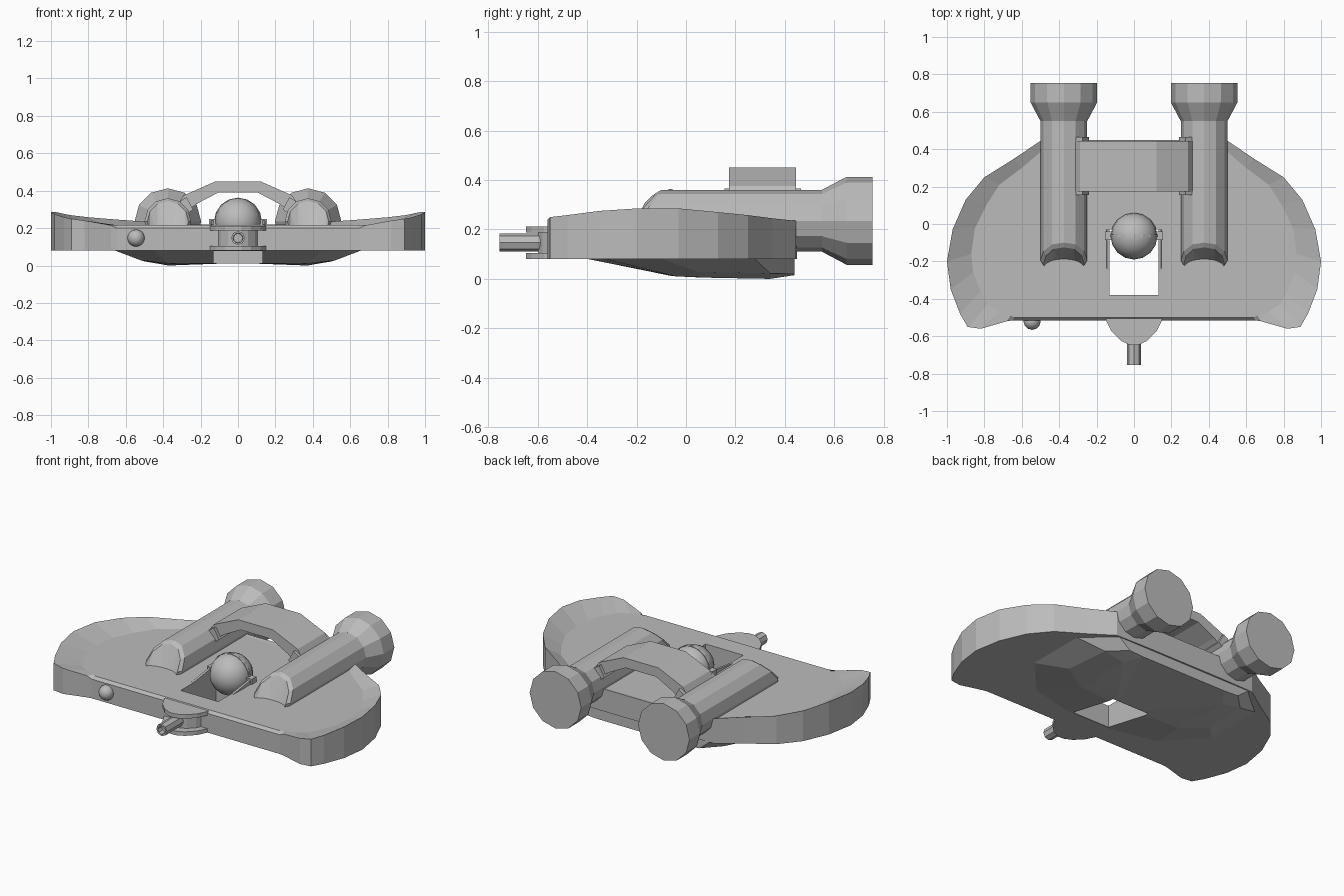
import bpy, bmesh, math
from mathutils import Matrix, Vector

if "Cube" in bpy.data.objects:
    bpy.data.objects.remove(bpy.data.objects["Cube"])

grey = bpy.data.materials.new("hull_grey")
grey.diffuse_color = (0.5, 0.5, 0.5, 1)
grey.use_nodes = True
grey.node_tree.nodes["Principled BSDF"].inputs["Base Color"].default_value = grey.diffuse_color


def finish(name, bm):
    bmesh.ops.recalc_face_normals(bm, faces=bm.faces)
    me = bpy.data.meshes.new(name)
    bm.to_mesh(me)
    bm.free()
    me.materials.append(grey)
    ob = bpy.data.objects.new(name, me)
    bpy.context.collection.objects.link(ob)
    return ob


def loft(name, rings):
    """Skin a list of equal-length point rings and cap both ends."""
    bm = bmesh.new()
    vs = [[bm.verts.new(p) for p in r] for r in rings]
    n = len(vs[0])
    for a, b in zip(vs, vs[1:]):
        for i in range(n):
            j = (i + 1) % n
            bm.faces.new((a[i], a[j], b[j], b[i]))
    caps = [bm.faces.new(vs[0]), bm.faces.new(vs[-1])]
    bmesh.ops.triangulate(bm, faces=caps)
    return finish(name, bm)


def full(half):
    """Close a right-hand chain of points with its mirror image."""
    return half + [(-x, y, z) for x, y, z in reversed(half)]


def ball(name, loc, r, seg=16):
    bm = bmesh.new()
    bmesh.ops.create_uvsphere(bm, u_segments=seg, v_segments=seg // 2 + 2, radius=r,
                              matrix=Matrix.Translation(loc))
    for f in bm.faces:
        f.smooth = True
    return finish(name, bm)


def box(name, lo, hi):
    return loft(name, [[(lo[0], lo[1], z), (hi[0], lo[1], z), (hi[0], hi[1], z), (lo[0], hi[1], z)]
                       for z in (lo[2], hi[2])])


def ring_y(x, y, z, r, n):
    return [(x + r * math.cos(2 * math.pi * i / n), y, z + r * math.sin(2 * math.pi * i / n))
            for i in range(n)]


# Saucer hull: outer edge x, y, rim height, then inner edge x, y
edge = [(.15, -.515, .20, .15, -.50), (.65, -.515, .20, .64, -.50), (.68, -.52, .215, .66, -.49),
        (.82, -.56, .24, .72, -.47), (.89, -.55, .25, .78, -.43), (.93, -.48, .258, .82, -.36),
        (.98, -.35, .275, .86, -.26), (1.0, -.20, .285, .87, -.16), (.97, -.03, .285, .85, -.02),
        (.90, .13, .27, .79, .10), (.80, .25, .258, .72, .21), (.64, .35, .245, .60, .30),
        (.50, .445, .235, .47, .41), (.28, .45, .22, .28, .43)]
hull = loft("hull", [full([(a, b, .08) for a, b, c, d, e in edge]),
                     full([(a, b, c) for a, b, c, d, e in edge]),
                     full([(d, e, .217) for a, b, c, d, e in edge])])

# Faceted belly under the hull
upper = [(.15, -.40, .081), (.45, -.33, .081), (.66, -.10, .081), (.66, .28, .081), (.50, .44, .10)]
lower = [(.15, -.06, .012), (.37, -.04, .010), (.52, .05, .028), (.50, .34, .022), (.40, .44, .02)]
keel = [(.10, -.02, .01), (.32, .05, .006), (.37, .12, .004), (.37, .34, 0), (.30, .44, .015)]
belly = loft("belly", [full(upper), full(lower), full(keel)])

# Slot cut through hull and belly
slot = box("slot_cutter", (-.13, -.38, -.2), (.13, -.03, .5))
slot.hide_render = True
slot.display_type = 'WIRE'
for ob in (hull, belly):
    m = ob.modifiers.new("slot", 'BOOLEAN')
    m.operation = 'DIFFERENCE'
    m.solver = 'EXACT'
    m.object = slot

# Cockpit ball with its equator band and pivots
ball("cockpit_ball", (0, -.065, .235), .125)
loft("cockpit_band", [ring_y(0, y, .235, .128, 16) for y in (-.07, -.055)])
for s, side in ((1, "right"), (-1, "left")):
    x0, x1 = sorted((s * .11, s * .155))
    box("pivot_" + side, (x0, -.085, .19), (x1, -.04, .25))
    # Raised slot edge beside the ball
    loft("slot_edge_" + side, [[(s * .13, y, .2), (s * .15, y, .2), (s * .145, y, t), (s * .13, y, t)]
                               for y, t in ((-.25, .218), (-.09, .24), (-.03, .24))])

# Engine tubes with slanted nose and flared nozzle
for s, side in ((1, "right"), (-1, "left")):
    x = s * .375
    nose = [(px, -.125 - .9 * max(0, .34 - pz) if pz > .22 else -.233, pz)
            for px, y, pz in ring_y(x, 0, .235, .11, 12)]
    shoulder = [(px, py + .025, pz) for (px, _, pz), (_, py, _) in
                zip(ring_y(x, 0, .235, .125, 12), nose)]
    loft("engine_" + side, [nose, shoulder] +
         [ring_y(x, y, .235, r, 12) for y, r in ((.55, .125), (.65, .178), (.755, .178))])
    # Bridge foot
    foot = [(.24, .30), (.29, .26), (.33, .33), (.275, .365)]
    loft("bridge_foot_" + side, [[(s * a, y, b) for a, b in foot] for y in (.155, .465)])

# Arched bridge between the engines
arch = [(.12, .45), (.29, .375), (.32, .33), (.29, .28), (.22, .33), (.105, .39)]
prof = arch + [(-a, b) for a, b in reversed(arch)]
loft("bridge", [[(a, y, b) for a, b in prof] for y in (.175, .445)])

# Rounded front mount: two plates, core and barrel
lip = [(0.02, -.648), (.07, -.625), (.12, -.575), (.15, -.515), (.15, -.45)]
for name, k, z0, z1 in (("mount_lower", 1, .08, .105), ("mount_upper", 1, .187, .212),
                        ("mount_core", .75, .10, .19)):
    loft(name, [full([(a * k, -.45 + (b + .45) * k, z) for a, b in lip]) for z in (z0, z1)])
loft("gun_barrel", [ring_y(0, y, .147, r, 8) for y, r in
                    ((-.50, .037), (-.755, .037), (-.755, .027), (-.72, .025))])

# Front lamp
ball("front_lamp", (-.545, -.52, .147), .046, 12)
